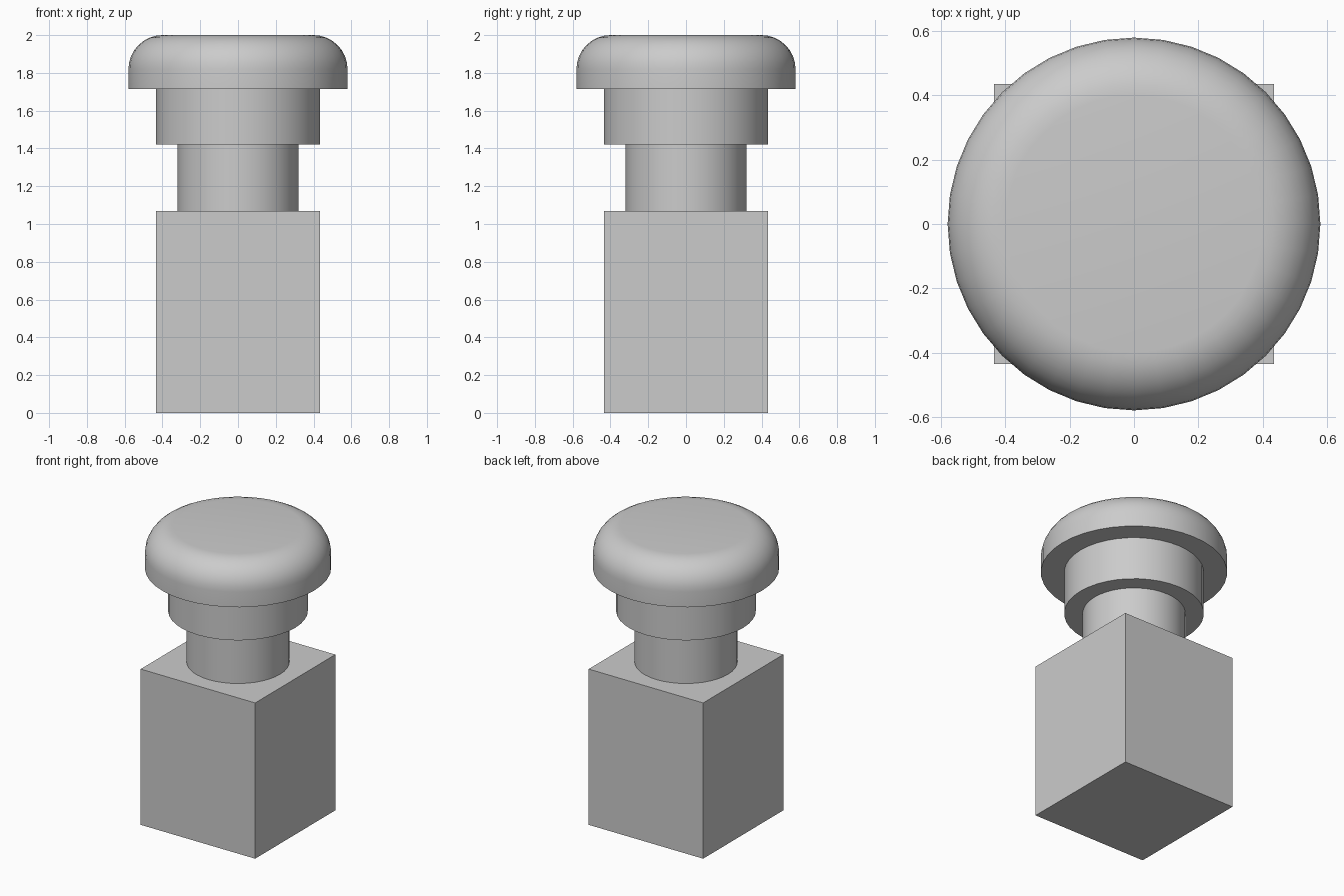
import bpy
import math

cube = bpy.data.objects.get("Cube")
if cube:
    bpy.data.objects.remove(cube, do_unlink=True)

GREY = (0.6, 0.6, 0.6, 1.0)
SIDES = 40

grey = bpy.data.materials.new("plain grey")
grey.use_nodes = True
grey.diffuse_color = GREY
grey.node_tree.nodes["Principled BSDF"].inputs["Base Color"].default_value = GREY


def finish(name):
    obj = bpy.context.object
    obj.name = name
    obj.data.materials.append(grey)
    return obj


def disc(name, radius, bottom, top):
    """Upright cylinder between two heights."""
    bpy.ops.mesh.primitive_cylinder_add(
        vertices=SIDES, radius=radius, depth=top - bottom,
        location=(0, 0, (bottom + top) / 2))
    return finish(name)


# Square post
bpy.ops.mesh.primitive_cube_add(size=1, location=(0, 0, 0.535))
post = finish("square_post")
post.scale = (0.87, 0.87, 1.07)
bpy.ops.object.transform_apply(location=False, rotation=False, scale=True)

# Neck, collar and cap stacked on the post
neck = disc("neck", 0.32, 1.07, 1.42)
collar = disc("collar", 0.435, 1.42, 1.715)
cap = disc("rounded_cap", 0.58, 1.715, 2.0)

# Round the upper rim of the cap only
weights = cap.data.attributes.new("bevel_weight_edge", "FLOAT", "EDGE")
for edge in cap.data.edges:
    if all(cap.data.vertices[v].co.z > 0 for v in edge.vertices):
        weights.data[edge.index].value = 1.0
bevel = cap.modifiers.new("rounded rim", "BEVEL")
bevel.limit_method = "WEIGHT"
bevel.width = 0.18
bevel.segments = 8
bpy.context.view_layer.objects.active = cap
bpy.ops.object.modifier_apply(modifier=bevel.name)

# Smooth round walls with crisp rims
bpy.ops.object.select_all(action="DESELECT")
for obj in (neck, collar, cap):
    obj.select_set(True)
bpy.ops.object.shade_smooth_by_angle(angle=math.radians(35))
